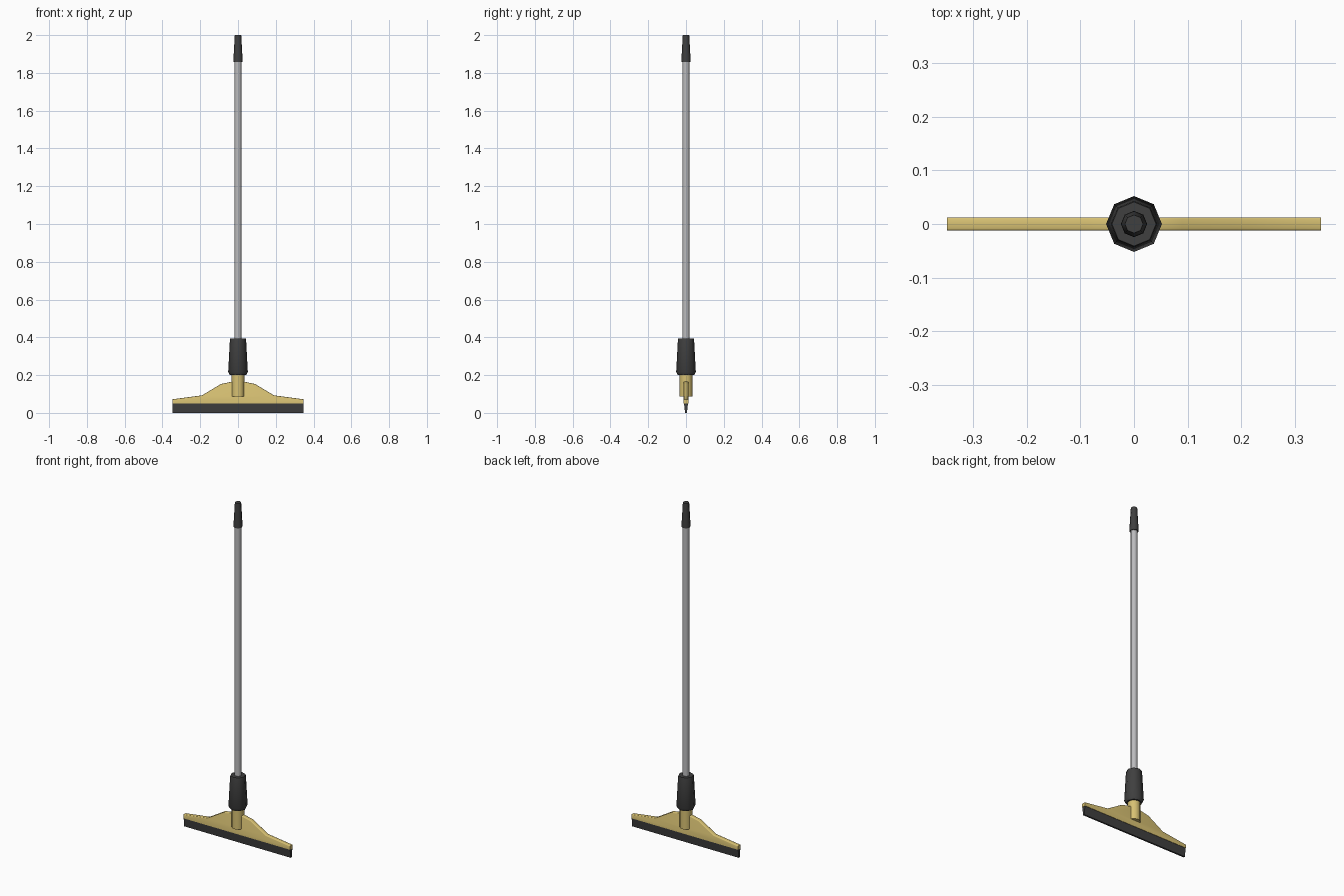
import bpy, bmesh, math

if "Cube" in bpy.data.objects:
    bpy.data.objects.remove(bpy.data.objects["Cube"])


def material(name, rgb):
    m = bpy.data.materials.new(name)
    m.diffuse_color = (*rgb, 1)
    m.use_nodes = True
    m.node_tree.nodes["Principled BSDF"].inputs["Base Color"].default_value = m.diffuse_color
    return m


YELLOW = material("mustard yellow", (0.68, 0.53, 0.17))
DARK = material("dark grey", (0.05, 0.05, 0.05))
METAL = material("light grey metal", (0.5, 0.5, 0.51))


def finish(name, bm, mat, angle=50):
    bmesh.ops.recalc_face_normals(bm, faces=bm.faces)
    me = bpy.data.meshes.new(name)
    bm.to_mesh(me)
    bm.free()
    me.materials.append(mat)
    ob = bpy.data.objects.new(name, me)
    bpy.context.collection.objects.link(ob)
    bpy.ops.object.select_all(action='DESELECT')
    ob.select_set(True)
    bpy.context.view_layer.objects.active = ob
    bpy.ops.object.shade_smooth_by_angle(angle=math.radians(angle))
    return ob


def lathe(name, profile, sides, mat):
    """Closed turned part around z from (radius, height) pairs."""
    bm = bmesh.new()
    rings = [[bm.verts.new((r * math.cos(2 * math.pi * i / sides),
                            r * math.sin(2 * math.pi * i / sides), z))
              for i in range(sides)] for r, z in profile]
    for a, b in zip(rings, rings[1:]):
        for i in range(sides):
            j = (i + 1) % sides
            bm.faces.new((a[i], a[j], b[j], b[i]))
    bm.faces.new(rings[0])
    bm.faces.new(rings[-1])
    return finish(name, bm, mat)


# Handle: pole, top grip, lower socket and neck
lathe("pole", [(0.019, 0.38), (0.019, 1.87)], 8, METAL)
lathe("top_grip", [(0.0245, 1.857), (0.0235, 1.885), (0.018, 1.985), (0.017, 2.0)], 8, DARK)
lathe("handle_socket", [(0.044, 0.2), (0.052, 0.216), (0.043, 0.385), (0.041, 0.394)], 8, DARK)
lathe("neck", [(0.034, 0.087), (0.034, 0.21)], 12, YELLOW)

# Blade holder: mirrored outline given thickness
half = [(0.348, 0.05), (0.348, 0.072), (0.19, 0.093), (0.09, 0.153), (0.034, 0.165)]
outline = half + [(-x, z) for x, z in reversed(half)]
bm = bmesh.new()
face = bm.faces.new([bm.verts.new((x, -0.0125, z)) for x, z in outline])
ext = bmesh.ops.extrude_face_region(bm, geom=[face])
for v in ext["geom"]:
    if isinstance(v, bmesh.types.BMVert):
        v.co.y = 0.0125
# Soften the long upper edges
upper = [e for e in bm.edges if abs(e.verts[0].co.y - e.verts[1].co.y) < 1e-5
         and min(v.co.z for v in e.verts) > 0.06]
bmesh.ops.bevel(bm, geom=upper, offset=0.004, segments=2, profile=0.5, affect='EDGES')
finish("blade_holder", bm, YELLOW)

# Rubber blade: tapered strip
bm = bmesh.new()
bmesh.ops.create_cube(bm, size=1)
for v in bm.verts:
    top = v.co.z > 0
    v.co = (math.copysign(0.347, v.co.x),
            math.copysign(0.0105 if top else 0.005, v.co.y),
            0.051 if top else 0)
finish("rubber_blade", bm, DARK, 30)
